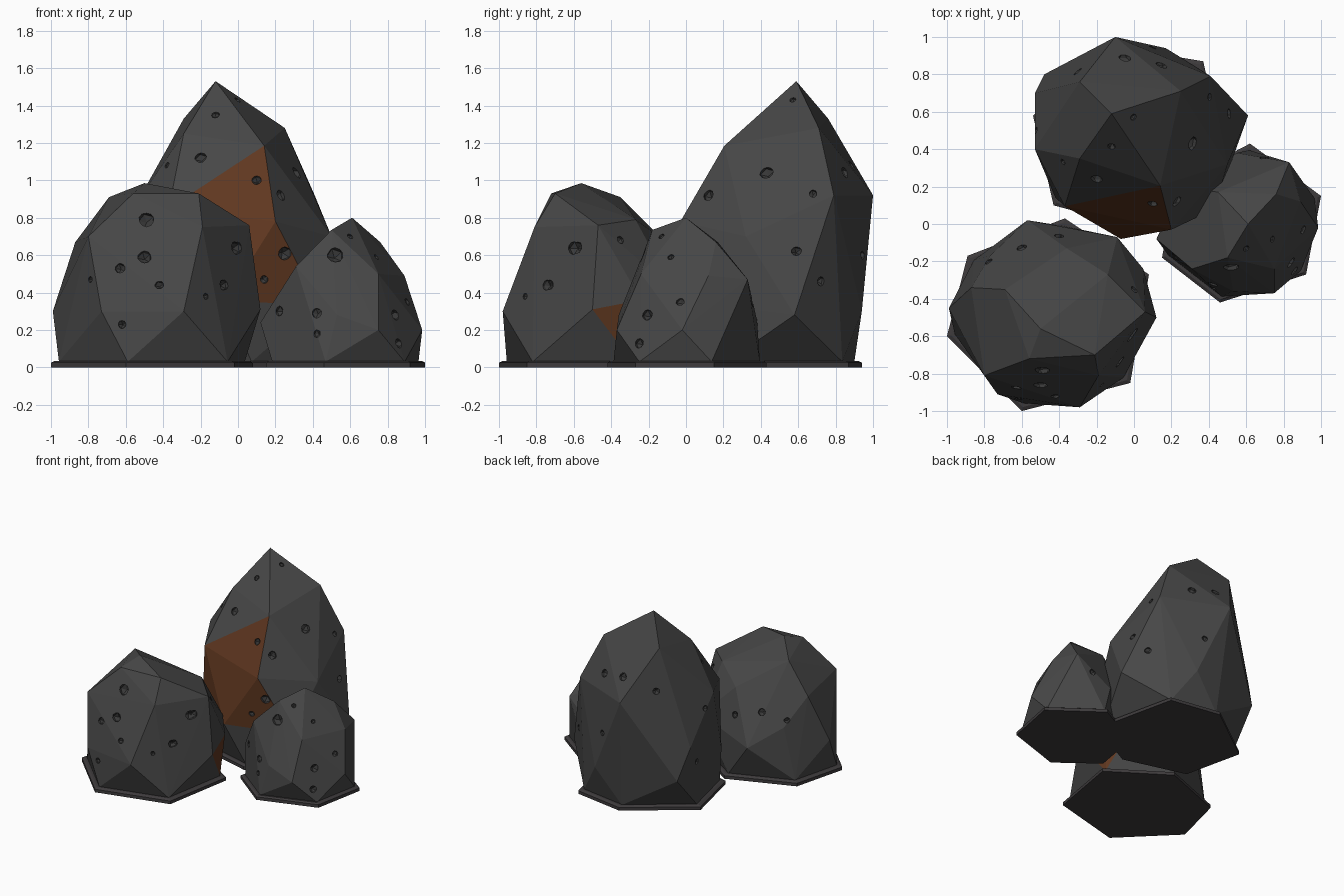
import bpy, bmesh, random
from mathutils import Vector
from mathutils.bvhtree import BVHTree

random.seed(4)


def mat(name, r, g, b):
    m = bpy.data.materials.new(name)
    m.diffuse_color = (r, g, b, 1)
    return m


STONE = mat("dark stone", 0.062, 0.062, 0.062)
RUST = mat("rust stone", 0.115, 0.038, 0.014)
SLAB = mat("slab grey", 0.047, 0.043, 0.045)
PIT = mat("pit grey", 0.042, 0.042, 0.042)
MATS = [STONE, RUST, PIT]


def finish(bm, name, mats):
    me = bpy.data.meshes.new(name)
    bm.to_mesh(me)
    bm.free()
    for m in mats:
        me.materials.append(m)
    ob = bpy.data.objects.new(name, me)
    bpy.context.collection.objects.link(ob)
    return ob


def slab(name, corners):
    # thin six sided foot with a slightly bevelled rim
    bm = bmesh.new()
    c = sum((Vector(p) for p in corners), Vector((0, 0))) / len(corners)
    for z, s in ((0, 1), (0.025, 1), (0.035, 0.96)):
        for p in corners:
            q = c + (Vector(p) - c) * s
            bm.verts.new((q.x, q.y, z))
    bmesh.ops.convex_hull(bm, input=bm.verts)
    bmesh.ops.dissolve_limit(bm, angle_limit=0.01, verts=bm.verts, edges=bm.edges)
    finish(bm, name, [SLAB])
    return [(*(c + (Vector(p) - c) * 0.92), 0.03) for p in corners]


def rock(name, points, foot, is_rust):
    # faceted boulder: hull of its main corners and its foot
    bm = bmesh.new()
    for p in points + foot:
        bm.verts.new(p)
    bmesh.ops.convex_hull(bm, input=bm.verts)
    loose = [v for v in bm.verts if not v.link_faces]
    bmesh.ops.delete(bm, geom=loose, context='VERTS')
    bmesh.ops.recalc_face_normals(bm, faces=bm.faces)
    for f in bm.faces:
        f.material_index = int(is_rust(f.calc_center_median(), f.normal))
    tree = BVHTree.FromBMesh(bm)
    return finish(bm, name, MATS), tree


def pits(ob_tree, front=(), right=(), back=(), left=()):
    # small faceted dents, placed by casting rays and cut into the boulder
    ob, tree = ob_tree
    bm = bmesh.new()
    rays = [((a, -3, z), (0, 1, 0), r) for a, z, r in front]
    rays += [((3, a, z), (-1, 0, 0), r) for a, z, r in right]
    rays += [((a, 3, z), (0, -1, 0), r) for a, z, r in back]
    rays += [((-3, a, z), (1, 0, 0), r) for a, z, r in left]
    for o, d, r in rays:
        hit, n, _, _ = tree.ray_cast(Vector(o), Vector(d))
        if not hit:
            continue
        q = n.to_track_quat('Z', 'Y')
        for v in bmesh.ops.create_icosphere(bm, subdivisions=1, radius=r)['verts']:
            p = v.co * random.uniform(0.9, 1.15)
            v.co = hit + q @ p
    for f in bm.faces:
        f.material_index = 2
    cutter = finish(bm, "pit_cutter", MATS)
    cutter.hide_render = True
    m = ob.modifiers.new("pits", 'BOOLEAN')
    m.operation, m.object, m.solver = 'DIFFERENCE', cutter, 'EXACT'
    m.use_self = True
    dg = bpy.context.evaluated_depsgraph_get()
    me = bpy.data.meshes.new_from_object(ob.evaluated_get(dg))
    ob.modifiers.clear()
    ob.data = me
    bpy.data.objects.remove(cutter)


# tall rear boulder
foot = slab("tall_slab", [(-0.54, 0.58), (-0.43, 0.10), (0.08, -0.04), (0.52, 0.2),
                          (0.37, 0.87), (-0.05, 0.94)])
t = rock("tall_rock", [
    (-0.12, 0.59, 1.53), (-0.29, 0.76, 1.33), (0.25, 0.71, 1.28), (0.14, 0.205, 1.185),
    (-0.29, 0.35, 1.25), (-0.10, 1.0, 0.92), (0.41, 0.79, 0.92), (-0.37, 0.095, 0.85),
    (0.20, -0.03, 0.78), (-0.53, 0.40, 0.90), (0.50, 0.32, 0.70), (-0.07, -0.08, 0.35),
    (0.43, 0.08, 0.34), (0.61, 0.58, 0.28), (-0.53, 0.70, 0.55), (-0.48, 0.80, 0.30),
    (0.17, 0.94, 0.30), (-0.42, 0.14, 0.3)], foot,
    lambda c, n: n.y < -0.6 and 0.3 < c.z < 1.02 and c.x < 0.22)
pits(t,
     front=[(-0.12, 1.35, .025), (-0.20, 1.12, .035), (0.10, 1.0, .03),
            (0.25, 0.61, .04), (0.14, 0.47, .025), (-0.38, 1.08, .02)],
     right=[(0.43, 1.04, .04), (0.12, 0.92, .035), (0.68, 0.93, .025), (0.59, 0.62, .03),
            (0.72, 0.46, .03), (0.57, 1.43, .02), (0.85, 1.04, .035)],
     back=[(-0.05, 1.08, .035), (-0.3, 1.0, .03), (0.1, 0.6, .025)],
     left=[(0.5, 0.8, .025), (0.6, 0.4, .025)])

# wide front boulder
foot = slab("wide_slab", [(-0.89, -0.17), (-1.0, -0.60), (-0.60, -1.0), (-0.02, -0.85),
                          (0.08, -0.27), (-0.37, 0.03)])
t = rock("wide_rock", [
    (-0.50, -0.56, 0.985), (-0.69, -0.35, 0.91), (-0.21, -0.70, 0.93), (-0.56, -0.72, 0.93),
    (-0.80, -0.81, 0.70), (-0.19, -0.81, 0.75), (0.06, -0.47, 0.76), (-0.87, -0.34, 0.67),
    (-0.14, -0.27, 0.79), (-0.36, -0.13, 0.69), (-0.29, -0.98, 0.30), (-0.73, -0.91, 0.30),
    (-0.99, -0.45, 0.30), (0.12, -0.50, 0.31), (0.05, -0.24, 0.36), (-0.09, -0.07, 0.42),
    (-0.57, 0.02, 0.30), (-0.77, -0.17, 0.45)], foot,
    lambda c, n: n.x > 0.6 and n.y > 0.25 and c.z < 0.46)
pits(t,
     front=[(-0.49, 0.79, .045), (-0.50, 0.59, .04), (-0.63, 0.53, .03), (-0.42, 0.44, .025),
            (-0.62, 0.23, .025), (-0.79, 0.47, .02), (-0.08, 0.44, .03), (0.0, 0.64, .035)],
     right=[(-0.60, 0.64, .04), (-0.73, 0.44, .03), (-0.35, 0.68, .025), (-0.86, 0.38, .02)],
     back=[(-0.6, 0.55, .03), (-0.4, 0.5, .03)],
     left=[(-0.2, 0.5, .025)])

# small right boulder
foot = slab("small_slab", [(0.62, 0.43), (1.0, 0.15), (0.92, -0.27), (0.46, -0.42),
                           (0.15, -0.18), (0.22, 0.22)])
t = rock("small_rock", [
    (0.61, 0.0, 0.80), (0.50, -0.18, 0.735), (0.76, 0.16, 0.67), (0.89, 0.12, 0.49),
    (0.83, 0.33, 0.47), (0.75, -0.24, 0.50), (0.75, -0.37, 0.20), (0.985, -0.02, 0.20),
    (0.31, -0.24, 0.54), (0.53, -0.36, 0.28), (0.12, -0.08, 0.24), (0.45, 0.17, 0.67),
    (0.55, 0.38, 0.25), (0.26, 0.2, 0.4)], foot,
    lambda c, n: False)
pits(t,
     front=[(0.52, 0.60, .045), (0.42, 0.29, .03), (0.42, 0.18, .022), (0.84, 0.28, .035),
            (0.86, 0.13, .03), (0.60, 0.70, .02), (0.22, 0.30, .03), (0.74, 0.59, .02)],
     right=[(-0.03, 0.35, .025)],
     back=[(0.7, 0.35, .03)])
